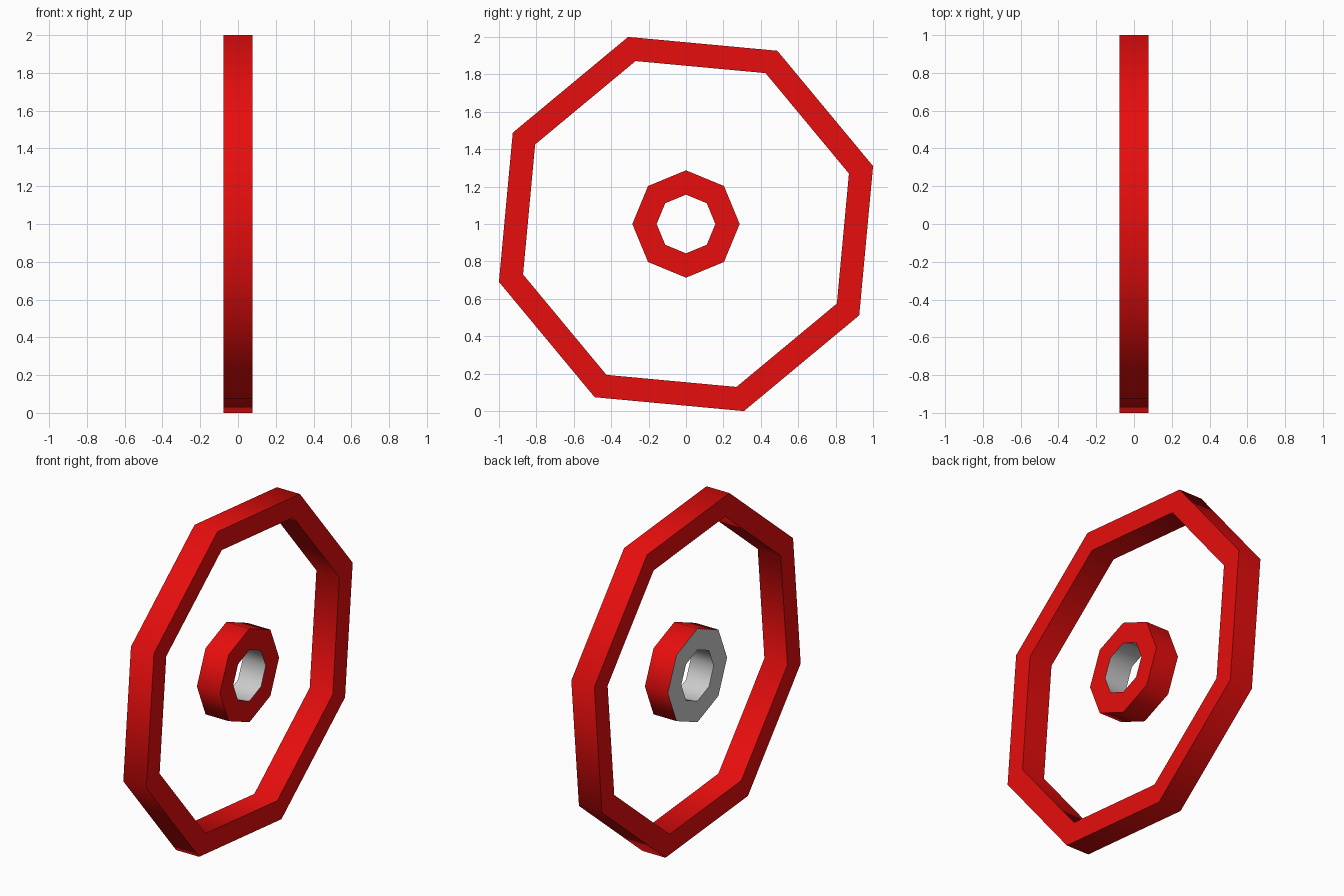
import bpy, bmesh
from math import cos, sin, pi, radians

if "Cube" in bpy.data.objects:
    bpy.data.objects.remove(bpy.data.objects["Cube"])

red = bpy.data.materials.new("red_paint")
red.diffuse_color = (0.8, 0.004, 0.004, 1)
red.use_nodes = True
red.node_tree.nodes["Principled BSDF"].inputs["Base Color"].default_value = red.diffuse_color


def octagon_ring(name, outer, inner, half_width, turn, grey_bore=False):
    """Eight-sided ring around the x axis, centred at z = 1."""
    bm = bmesh.new()
    profile = [(-half_width, outer), (half_width, outer),
               (half_width, inner), (-half_width, inner)]
    loops = []
    for i in range(8):
        a = turn + i * pi / 4
        loops.append([bm.verts.new((x, r * cos(a), r * sin(a))) for x, r in profile])
    for i in range(8):
        a, b = loops[i], loops[(i + 1) % 8]
        for j in range(4):
            k = (j + 1) % 4
            f = bm.faces.new((a[j], a[k], b[k], b[j]))
            # sides 2 and 3 are the bore and the -x face
            f.material_index = 1 if grey_bore and j >= 2 else 0
    bmesh.ops.recalc_face_normals(bm, faces=bm.faces)
    mesh = bpy.data.meshes.new(name)
    bm.to_mesh(mesh)
    bm.free()
    mesh.materials.append(red)
    if grey_bore:
        mesh.materials.append(None)
    ob = bpy.data.objects.new(name, mesh)
    ob.location.z = 1
    bpy.context.collection.objects.link(ob)
    # smooth around the ring, sharp at the rims
    bpy.ops.object.select_all(action='DESELECT')
    ob.select_set(True)
    bpy.context.view_layer.objects.active = ob
    bpy.ops.object.shade_smooth_by_angle(angle=radians(60))
    return ob


# Large outer rim, slightly turned
octagon_ring("outer_rim", 1.047, 0.912, 0.078, radians(17.2))
# Small hub with grey bore and back face
octagon_ring("hub", 0.287, 0.157, 0.078, 0, grey_bore=True)
